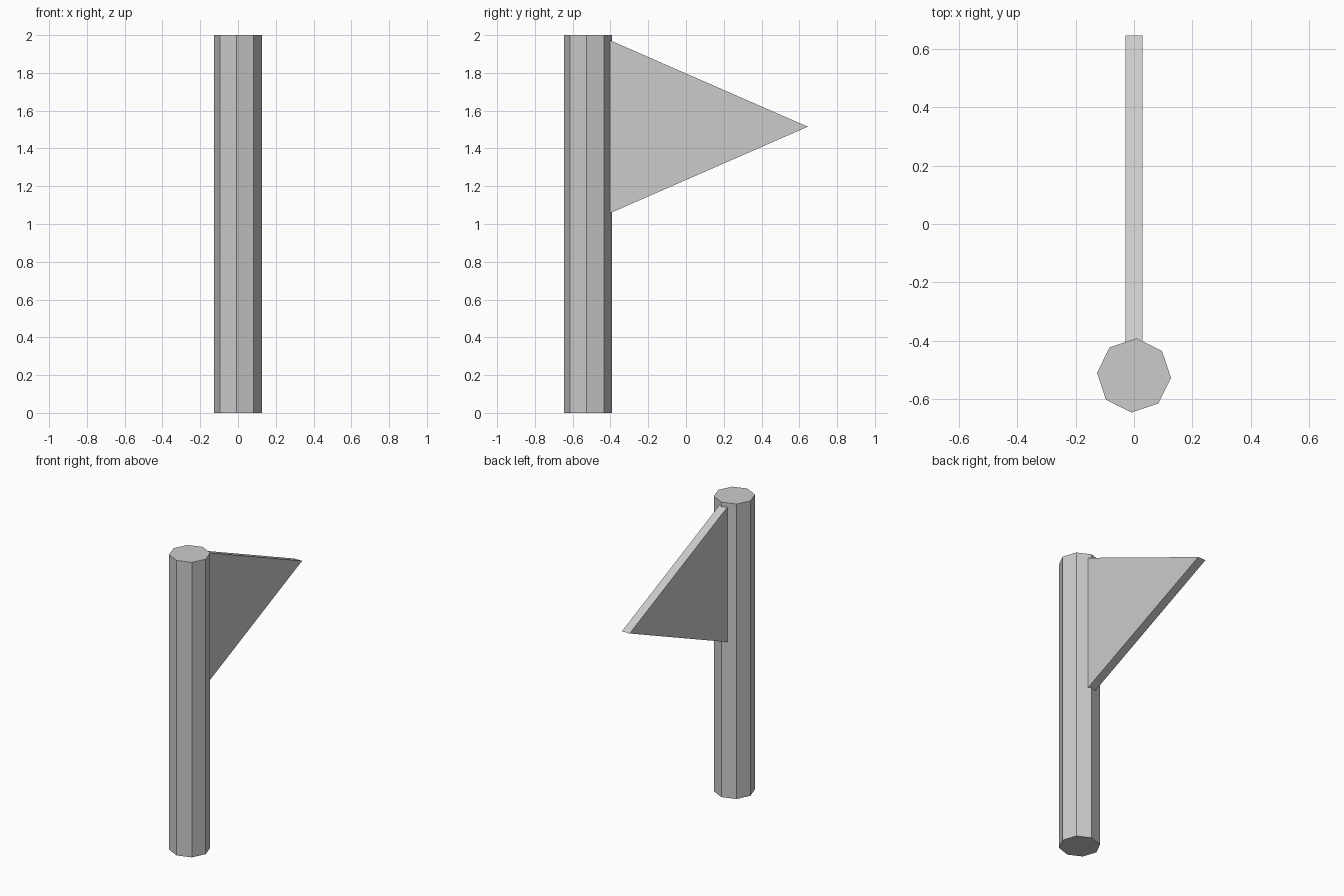
import bpy, bmesh, math

if "Cube" in bpy.data.objects:
    bpy.data.objects.remove(bpy.data.objects["Cube"])


def prism(name, base, offset):
    """Extrude a closed polygon along an offset into a solid."""
    bm = bmesh.new()
    face = bm.faces.new([bm.verts.new(p) for p in base])
    out = bmesh.ops.extrude_face_region(bm, geom=[face], use_keep_orig=True)
    verts = [g for g in out["geom"] if isinstance(g, bmesh.types.BMVert)]
    bmesh.ops.translate(bm, verts=verts, vec=offset)
    bmesh.ops.recalc_face_normals(bm, faces=bm.faces)
    mesh = bpy.data.meshes.new(name)
    bm.to_mesh(mesh)
    bm.free()
    obj = bpy.data.objects.new(name, mesh)
    bpy.context.collection.objects.link(obj)
    return obj


# Eight-sided pole, turned slightly about its axis
radius, centre_y, twist = 0.127, -0.518, math.radians(-4)
ring = [twist + i * math.tau / 8 for i in range(8)]
prism("flag_pole",
      [(radius * math.cos(a), centre_y + radius * math.sin(a), 0) for a in ring],
      (0, 0, 2))

# Triangular pennant, its base edge just sunk into the pole
prism("pennant",
      [(-0.029, -0.41, 1.054), (-0.029, 0.645, 1.515), (-0.029, -0.41, 1.976)],
      (0.058, 0, 0))
